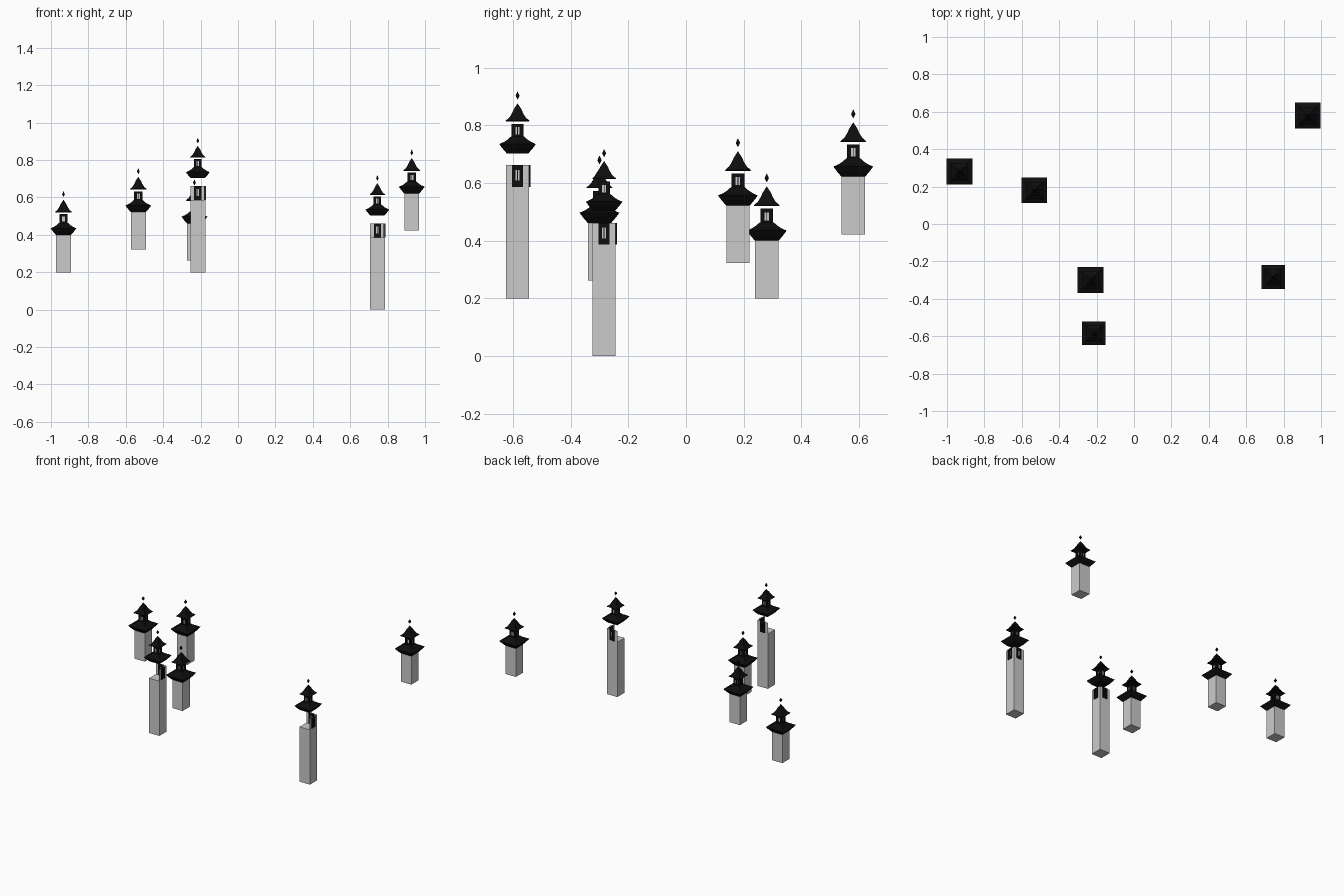
import bpy
import bmesh
import math
from mathutils import Matrix, Vector

cube = bpy.data.objects.get("Cube")
if cube:
    bpy.data.objects.remove(cube, do_unlink=True)


def make_material(name, value):
    mat = bpy.data.materials.new(name)
    colour = (value, value, value, 1)
    mat.diffuse_color = colour
    mat.use_nodes = True
    node = mat.node_tree.nodes["Principled BSDF"]
    node.inputs["Base Color"].default_value = colour
    node.inputs["Roughness"].default_value = 0.9
    return mat


STONE = make_material("pale_stone", 0.6)
BLACK = make_material("black_timber", 0.004)


def finish(bm, name, mat, place):
    bmesh.ops.recalc_face_normals(bm, faces=bm.faces)
    mesh = bpy.data.meshes.new(name)
    bm.to_mesh(mesh)
    bm.free()
    mesh.materials.append(mat)
    obj = bpy.data.objects.new(name, mesh)
    obj.matrix_world = place
    bpy.context.collection.objects.link(obj)
    return obj


def add_box(bm, low, high, turn=Matrix()):
    low, high = Vector(low), Vector(high)
    size = Matrix.Diagonal((*(high - low), 1))
    bmesh.ops.create_cube(bm, size=1, matrix=turn @ Matrix.Translation((low + high) / 2) @ size)


def square_loft(name, profile, mat, place):
    """Stack square rings given as (half width, height) and skin them."""
    bm = bmesh.new()
    rings = []
    for half, z in profile:
        rings.append([bm.verts.new((sx * half, sy * half, z))
                      for sx, sy in ((1, 1), (-1, 1), (-1, -1), (1, -1))])
    for a, b in zip(rings, rings[1:]):
        for i in range(4):
            j = (i + 1) % 4
            bm.faces.new((a[i], a[j], b[j], b[i]))
    bm.faces.new(rings[0])
    bm.faces.new(rings[-1])
    return finish(bm, name, mat, place)


def add_window(bm, face, back, half, hole, z0, z1, turn):
    """Window frame with a mullion on a +x wall, turned into place."""
    h0, h1 = z0 + (z1 - z0) * 0.28, z1 - (z1 - z0) * 0.22
    for side in (-1, 1):
        y0, y1 = sorted((side * hole, side * half))
        add_box(bm, (back, y0, z0), (face, y1, z1), turn)
    add_box(bm, (back, -hole, z0), (face, hole, h0), turn)
    add_box(bm, (back, -hole, h1), (face, hole, z1), turn)
    add_box(bm, (back, -0.0012, h0), (face, 0.0012, h1), turn)


def quarter(i):
    return Matrix.Rotation(i * math.pi / 2, 4, "Z")


LOWER_ROOF = [(0.041, 0), (0.058, 0.020), (0.069, 0.035), (0.051, 0.043),
              (0.036, 0.053), (0.024, 0.064)]
UPPER_ROOF = [(0.043, 0.120), (0.045, 0.123), (0.031, 0.135), (0.021, 0.151),
              (0.014, 0.167), (0.006, 0.179), (0.0005, 0.188)]
FINIAL = [(0.0005, 0.203), (0.0075, 0.217), (0.0005, 0.233)]


def pagoda_top(label, place):
    square_loft(label + "_lower_roof", LOWER_ROOF, BLACK, place)
    square_loft(label + "_upper_roof", UPPER_ROOF, BLACK, place)
    square_loft(label + "_finial", FINIAL, BLACK, place)
    # Lantern room between the roofs
    square_loft(label + "_room_core", [(0.019, 0.055), (0.019, 0.107)], STONE, place)
    bm = bmesh.new()
    for i in range(4):
        add_window(bm, 0.022, 0.017, 0.022, 0.008, 0.055, 0.111, quarter(i))
    add_box(bm, (-0.02, -0.02, 0.106), (0.02, 0.02, 0.111))
    finish(bm, label + "_room_frames", BLACK, place)


COLUMN = 0.04

# Short towers: the roof rests on the column
for n, (x, y, z) in enumerate([(-0.933, 0.28, 0.2), (-0.533, 0.18, 0.322),
                               (-0.233, -0.3, 0.262), (0.929, 0.58, 0.422)], 1):
    base = Matrix.Translation((x, y, z))
    label = f"short_tower_{n}"
    square_loft(label + "_column", [(COLUMN, 0), (COLUMN, 0.2)], STONE, base)
    pagoda_top(label, base @ Matrix.Translation((0, 0, 0.2)))

# Tall towers: two windowed walls rise from the column below a raised roof
for n, (x, y, z) in enumerate([(-0.215, -0.584, 0.2), (0.745, -0.284, 0)], 1):
    base = Matrix.Translation((x, y, z))
    label = f"tall_tower_{n}"
    ledge, top = 0.385, 0.462
    square_loft(label + "_column", [(COLUMN, 0), (COLUMN, ledge)], STONE, base)
    walls, frames = bmesh.new(), bmesh.new()
    for i in range(2):
        add_box(walls, (COLUMN - 0.004, -COLUMN, ledge), (COLUMN, COLUMN, top), quarter(i))
        add_window(frames, COLUMN + 0.004, COLUMN - 0.008, 0.019, 0.007,
                   ledge + 0.002, top, quarter(i))
    finish(walls, label + "_walls", STONE, base)
    finish(frames, label + "_wall_windows", BLACK, base)
    raised = Matrix.Translation((0, 0, 0.503)) @ Matrix.Scale(0.92, 4)
    pagoda_top(label, base @ raised)
